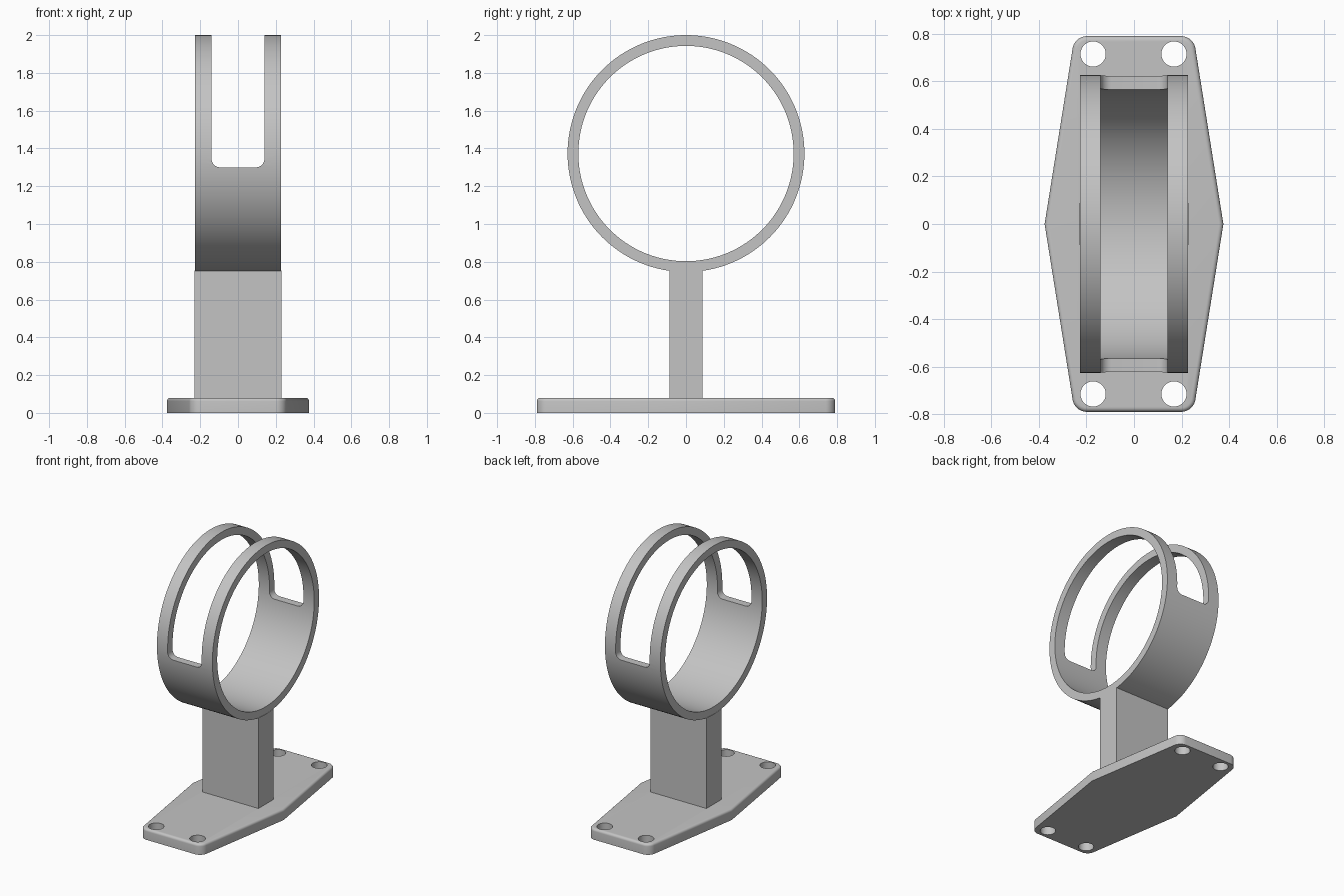
import bpy, bmesh, math
from mathutils import Matrix, Vector

cube = bpy.data.objects.get("Cube")
if cube:
    bpy.data.objects.remove(cube, do_unlink=True)

GREY = (0.55, 0.55, 0.55, 1.0)
mat = bpy.data.materials.new("plain grey")
mat.use_nodes = True
mat.diffuse_color = GREY
mat.node_tree.nodes["Principled BSDF"].inputs["Base Color"].default_value = GREY

CENTRE_Z, OUTER, INNER = 1.373, 0.627, 0.57
HALF_W = 0.228
PLATE_T = 0.08


def finish(name, bm):
    bmesh.ops.recalc_face_normals(bm, faces=bm.faces)
    mesh = bpy.data.meshes.new(name)
    bm.to_mesh(mesh)
    bm.free()
    obj = bpy.data.objects.new(name, mesh)
    obj.data.materials.append(mat)
    bpy.context.collection.objects.link(obj)
    return obj


def prism(points, direction):
    """Extrude a closed outline along a direction."""
    bm = bmesh.new()
    face = bm.faces.new([bm.verts.new(p) for p in points])
    ext = bmesh.ops.extrude_face_region(bm, geom=[face])
    moved = [g for g in ext["geom"] if isinstance(g, bmesh.types.BMVert)]
    bmesh.ops.translate(bm, verts=moved, vec=direction)
    return bm


def edges_along(bm, axis):
    return [e for e in bm.edges
            if abs((e.verts[0].co - e.verts[1].co).normalized()[axis]) > 0.99]


def round_edges(bm, edges, radius, segments):
    bmesh.ops.bevel(bm, geom=edges, offset=radius, segments=segments,
                    profile=0.5, affect='EDGES', clamp_overlap=True)


def select_only(obj):
    bpy.ops.object.select_all(action='DESELECT')
    obj.select_set(True)
    bpy.context.view_layer.objects.active = obj


def cut(obj, cutters):
    select_only(obj)
    for cutter in cutters:
        mod = obj.modifiers.new("cut", 'BOOLEAN')
        mod.operation = 'DIFFERENCE'
        mod.solver = 'EXACT'
        mod.object = cutter
        bpy.ops.object.modifier_apply(modifier=mod.name)
        bpy.data.objects.remove(cutter, do_unlink=True)


def smooth(obj):
    select_only(obj)
    bpy.ops.object.shade_smooth_by_angle(angle=math.radians(30))


# Base plate: long hexagon with rounded ends and a softened top rim
outline = [(0.25, -0.79), (0.376, 0), (0.25, 0.79),
           (-0.25, 0.79), (-0.376, 0), (-0.25, -0.79)]
bm = prism([(x, y, 0) for x, y in outline], (0, 0, PLATE_T))
corners = [e for e in edges_along(bm, 2) if abs(e.verts[0].co.y) > 0.5]
round_edges(bm, corners, 0.05, 8)
rim = [e for e in bm.edges if all(v.co.z > PLATE_T - 0.001 for v in e.verts)]
round_edges(bm, rim, 0.018, 5)
plate = finish("base_plate", bm)

# Four screw holes
holes = []
for x in (-0.172, 0.168):
    for y in (-0.715, 0.715):
        bm = bmesh.new()
        bmesh.ops.create_cone(bm, cap_ends=True, segments=48, radius1=0.053,
                              radius2=0.053, depth=0.4,
                              matrix=Matrix.Translation((x, y, 0)))
        holes.append(finish("hole_cutter", bm))
cut(plate, holes)
smooth(plate)

# Post: its top follows the underside of the ring
POST_Y, POST_W = 0.088, 0.23
half = math.asin(POST_Y / OUTER)
profile = [(-POST_Y, PLATE_T - 0.01), (POST_Y, PLATE_T - 0.01)]
STEPS = 10
for i in range(STEPS + 1):
    a = half - 2 * half * i / STEPS
    r = OUTER - 0.002
    profile.append((r * math.sin(a), CENTRE_Z - r * math.cos(a)))
post = finish("post", prism([(-POST_W, y, z) for y, z in profile], (2 * POST_W, 0, 0)))
smooth(post)

# Ring: a short tube lying along x
bm = bmesh.new()
SEG = 128
section = [(-HALF_W, INNER), (HALF_W, INNER), (HALF_W, OUTER), (-HALF_W, OUTER)]
rows = []
for i in range(SEG):
    a = 2 * math.pi * i / SEG
    rows.append([bm.verts.new((x, r * math.cos(a), CENTRE_Z + r * math.sin(a)))
                 for x, r in section])
for i in range(SEG):
    p, q = rows[i], rows[(i + 1) % SEG]
    for j in range(4):
        k = (j + 1) % 4
        bm.faces.new((p[j], p[k], q[k], q[j]))
ring = finish("ring", bm)

# Open window over the upper half, with rounded lower corners
SLOT, SLOT_Z = 0.14, 1.30
slot = [(-SLOT, SLOT_Z), (SLOT, SLOT_Z), (SLOT, 2.3), (-SLOT, 2.3)]
bm = prism([(x, -1, z) for x, z in slot], (0, 2, 0))
low = [e for e in edges_along(bm, 1) if e.verts[0].co.z < 1.5]
round_edges(bm, low, 0.045, 8)
cut(ring, [finish("window_cutter", bm)])
smooth(ring)
